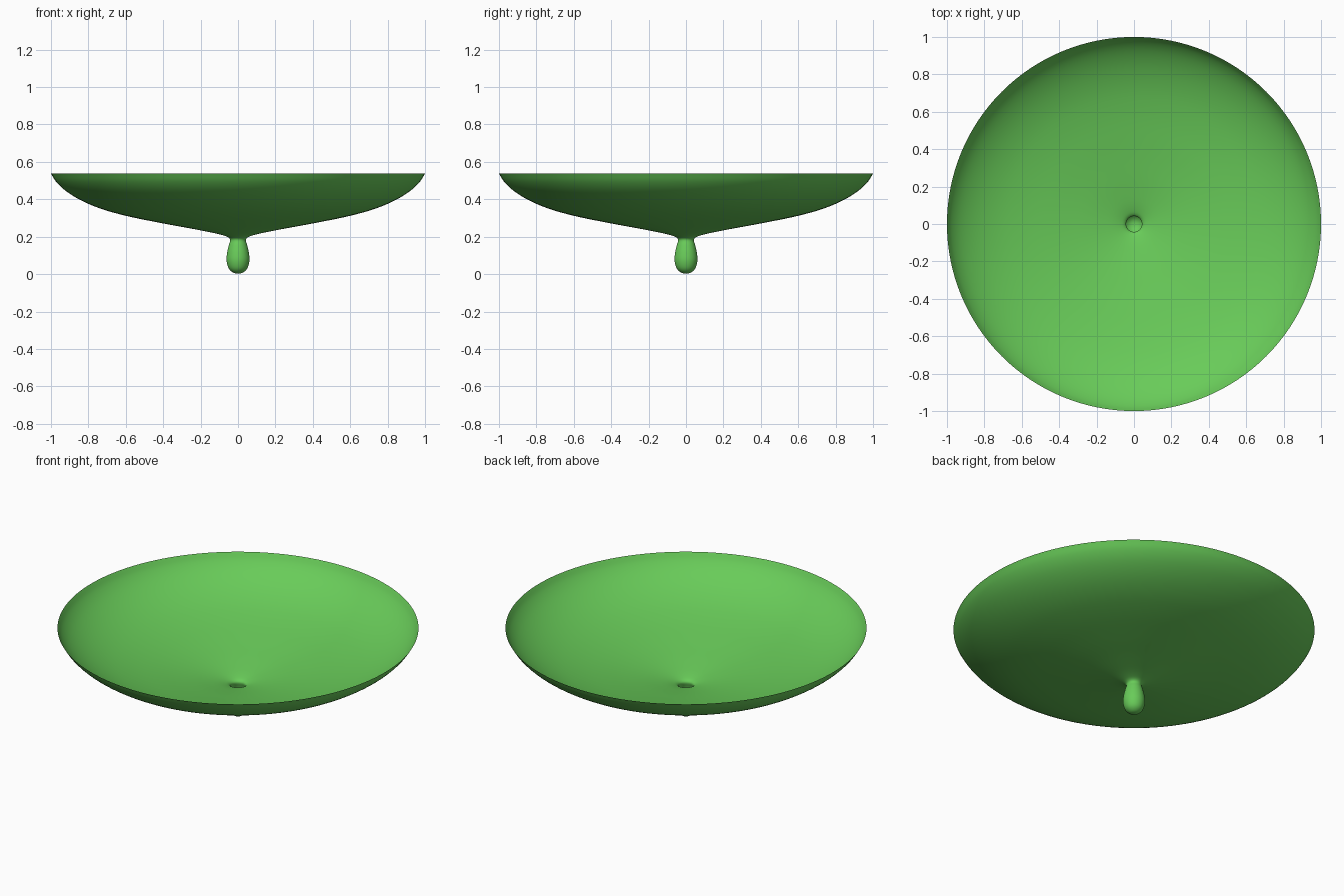
import bpy, bmesh, math
from mathutils import Vector

if "Cube" in bpy.data.objects:
    bpy.data.objects.remove(bpy.data.objects["Cube"])

# Half profile (radius, height): drop tip, bulb, neck, flaring dish, rim
PROFILE = [(0, 0.003), (0.025, 0.008), (0.048, 0.028), (0.061, 0.07), (0.058, 0.115),
           (0.049, 0.155), (0.042, 0.183), (0.05, 0.195), (0.085, 0.209),
           (0.2, 0.234), (0.4, 0.271), (0.6, 0.312), (0.74, 0.352), (0.85, 0.4),
           (0.93, 0.452), (0.975, 0.497), (1.0, 0.537)]
SIDES = 128
STEPS = 5


def smooth_profile(points):
    """Centripetal Catmull-Rom curve through the points."""
    p = [Vector(q) for q in points]
    p = [Vector((-p[1].x, p[1].y))] + p + [2 * p[-1] - p[-2]]
    out = []
    for a, b, c, d in zip(p, p[1:], p[2:], p[3:]):
        t1 = (b - a).length ** 0.5
        t2 = t1 + (c - b).length ** 0.5
        t3 = t2 + (d - c).length ** 0.5
        for i in range(STEPS):
            t = t1 + (t2 - t1) * i / STEPS
            a1 = a.lerp(b, t / t1)
            a2 = b.lerp(c, (t - t1) / (t2 - t1))
            a3 = c.lerp(d, (t - t2) / (t3 - t2))
            b1 = a1.lerp(a2, t / t2)
            b2 = a2.lerp(a3, (t - t1) / (t3 - t1))
            out.append(b1.lerp(b2, (t - t1) / (t2 - t1)))
    return out + [p[-2]]


# Thin single-surface dish, spun around z
bm = bmesh.new()
verts = [bm.verts.new((q.x, 0, q.y)) for q in smooth_profile(PROFILE)]
edges = [bm.edges.new(pair) for pair in zip(verts, verts[1:])]
bmesh.ops.spin(bm, geom=verts + edges, cent=(0, 0, 0), axis=(0, 0, 1),
               angle=math.tau, steps=SIDES, use_duplicate=False)
bmesh.ops.remove_doubles(bm, verts=bm.verts, dist=1e-5)
bmesh.ops.recalc_face_normals(bm, faces=bm.faces)
for f in bm.faces:
    f.smooth = True
mesh = bpy.data.meshes.new("dish_with_drop_stem")
bm.to_mesh(mesh)
bm.free()
dish = bpy.data.objects.new("dish_with_drop_stem", mesh)
bpy.context.collection.objects.link(dish)

# Green colour
green = bpy.data.materials.new("green")
green.diffuse_color = (0.14, 0.6, 0.1, 1)
green.use_nodes = True
green.node_tree.nodes["Principled BSDF"].inputs["Base Color"].default_value = green.diffuse_color
mesh.materials.append(green)
